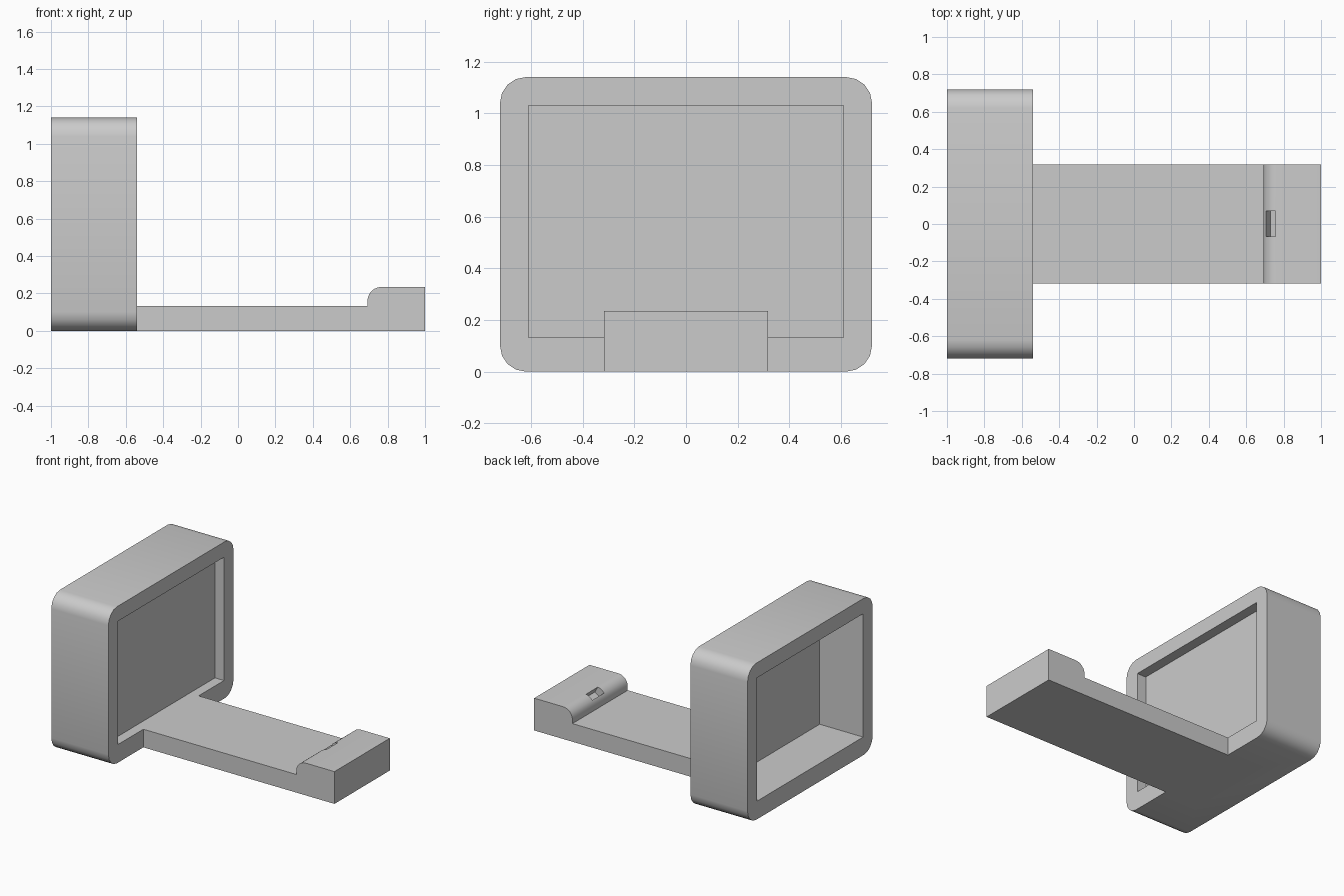
import bpy, bmesh, math
from mathutils import Vector

if "Cube" in bpy.data.objects:
    bpy.data.objects.remove(bpy.data.objects["Cube"])


def prism(name, points, direction):
    """Extrude a closed planar outline along a direction."""
    bm = bmesh.new()
    face = bm.faces.new([bm.verts.new(p) for p in points])
    ext = bmesh.ops.extrude_face_region(bm, geom=[face])
    verts = [g for g in ext["geom"] if isinstance(g, bmesh.types.BMVert)]
    bmesh.ops.translate(bm, verts=verts, vec=Vector(direction))
    bmesh.ops.recalc_face_normals(bm, faces=bm.faces)
    mesh = bpy.data.meshes.new(name)
    bm.to_mesh(mesh)
    bm.free()
    obj = bpy.data.objects.new(name, mesh)
    bpy.context.collection.objects.link(obj)
    return obj


def arc(cx, cy, r, start, end, steps):
    angles = [math.radians(start + (end - start) * i / steps) for i in range(steps + 1)]
    return [(cx + r * math.cos(a), cy + r * math.sin(a)) for a in angles]


def block(name, x0, x1, y0, y1, z0, z1):
    return prism(name, [(x0, y0, z0), (x0, y1, z0), (x0, y1, z1), (x0, y0, z1)], (x1 - x0, 0, 0))


def combine(target, tool, operation):
    tool.hide_render = True
    mod = target.modifiers.new(tool.name, 'BOOLEAN')
    mod.operation, mod.solver, mod.object = operation, 'EXACT', tool
    bpy.context.view_layer.objects.active = target
    bpy.ops.object.modifier_apply(modifier=mod.name)
    bpy.data.objects.remove(tool)


# Upright frame with rounded corners
W, H, R = 0.72, 1.14, 0.1
outline = []
for cy, cz, start in ((W - R, H - R, 0), (R - W, H - R, 90), (R - W, R, 180), (W - R, R, 270)):
    outline += arc(cy, cz, R, start, start + 90, 4)
stand = prism("display_stand", [(-1, y, z) for y, z in outline], (0.46, 0, 0))

# Long foot with a raised, rounded end
r = 0.075
profile = [(-0.8, 0), (1, 0), (1, 0.235)] + arc(0.692 + r, 0.235 - r, r, 90, 180, 6)
profile += [(0.692, 0.132), (-0.8, 0.132)]
foot = prism("foot", [(x, -0.318, z) for x, z in profile], (0, 0.636, 0))
combine(stand, foot, 'UNION')

# Shallow front recess and deep rear recess, leaving a thin panel between
combine(stand, block("front_recess", -0.613, -0.4, -0.61, 0.61, 0.132, 1.03), 'DIFFERENCE')
combine(stand, block("rear_recess", -1.1, -0.65, -0.61, 0.61, 0.132, 1.03), 'DIFFERENCE')

# Small tilted slot in the rounded edge of the raised end
a, b = Vector((0.706, 0, 0.205)), Vector((0.757, 0, 0.234))
inward = Vector((b.z - a.z, 0, a.x - b.x)).normalized() * 0.05
slot = [a - inward, b - inward, b + inward, a + inward]
combine(stand, prism("slot", [p + Vector((0, -0.066, 0)) for p in slot], (0, 0.136, 0)), 'DIFFERENCE')

bpy.ops.object.select_all(action='DESELECT')
stand.select_set(True)
bpy.context.view_layer.objects.active = stand
bpy.ops.object.shade_smooth_by_angle(angle=math.radians(30))
